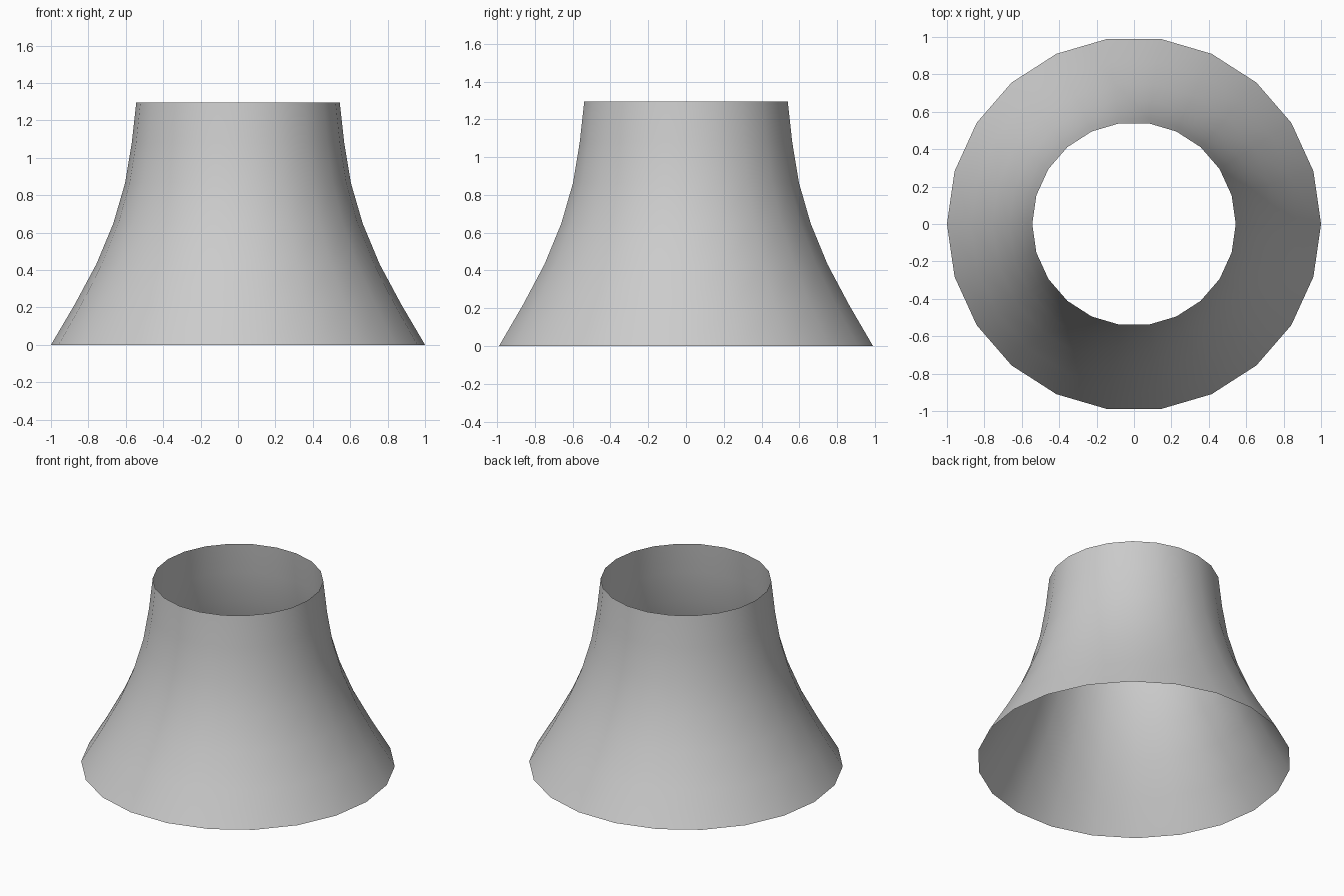
import bpy, bmesh
from math import cos, sin, tau

if "Cube" in bpy.data.objects:
    bpy.data.objects.remove(bpy.data.objects["Cube"])

SIDES = 22
# flared profile: (radius, height)
PROFILE = [(1.0, 0.0), (0.873, 0.216), (0.757, 0.432), (0.667, 0.648),
           (0.604, 0.864), (0.568, 1.08), (0.544, 1.295)]

# open flared tube: one ring per profile point, joined by quads
bm = bmesh.new()
rings = [[bm.verts.new((r * cos(tau * i / SIDES), r * sin(tau * i / SIDES), z))
          for i in range(SIDES)] for r, z in PROFILE]
for low, high in zip(rings, rings[1:]):
    for i in range(SIDES):
        j = (i + 1) % SIDES
        bm.faces.new((low[i], low[j], high[j], high[i])).smooth = True

mesh = bpy.data.meshes.new("flared_shade")
bm.to_mesh(mesh)
bm.free()
shade = bpy.data.objects.new("flared_shade", mesh)
bpy.context.collection.objects.link(shade)
